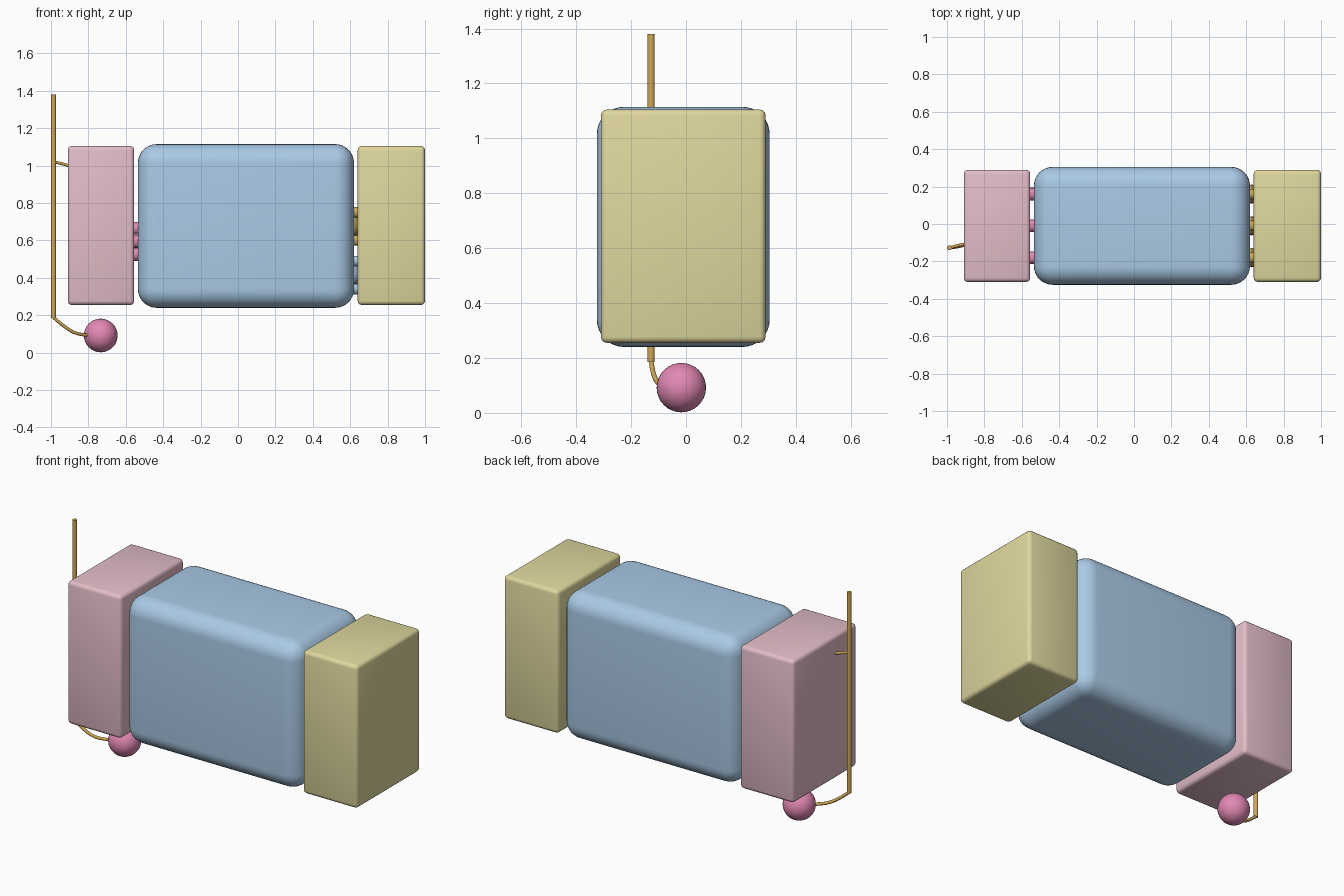
import bpy
import math
from mathutils import Vector

if "Cube" in bpy.data.objects:
    bpy.data.objects.remove(bpy.data.objects["Cube"])


def material(name, rgb):
    m = bpy.data.materials.new(name)
    lin = [(c / 255 / 12.92) if c < 10 else ((c / 255 + 0.055) / 1.055) ** 2.4 for c in rgb]
    m.diffuse_color = (*lin, 1)
    m.use_nodes = True
    m.node_tree.nodes["Principled BSDF"].inputs["Base Color"].default_value = m.diffuse_color
    return m


PINK = material("pale pink", (228, 190, 200))
BLUE = material("soft blue", (170, 202, 230))
YELLOW = material("pale yellow", (224, 216, 158))
ROSE = material("rose", (226, 136, 180))
GOLD = material("gold", (208, 168, 86))


def finish(ob, name, mat, angle=40):
    ob.name = name
    ob.data.materials.append(mat)
    bpy.ops.object.select_all(action='DESELECT')
    ob.select_set(True)
    bpy.context.view_layer.objects.active = ob
    bpy.ops.object.shade_smooth_by_angle(angle=math.radians(angle))
    return ob


def rounded_box(name, lo, hi, radius, segments, mat):
    lo, hi = Vector(lo), Vector(hi)
    bpy.ops.mesh.primitive_cube_add(size=1, location=(lo + hi) / 2)
    ob = bpy.context.object
    ob.scale = hi - lo
    bpy.ops.object.transform_apply(location=False, rotation=False, scale=True)
    bev = ob.modifiers.new("rounded edges", 'BEVEL')
    bev.width, bev.segments = radius, segments
    bpy.ops.object.modifier_apply(modifier=bev.name)
    return finish(ob, name, mat)


def peg(name, x0, x1, y, z, radius, mat):
    bpy.ops.mesh.primitive_cylinder_add(vertices=16, radius=radius, depth=x1 - x0,
                                        location=((x0 + x1) / 2, y, z),
                                        rotation=(0, math.pi / 2, 0))
    return finish(bpy.context.object, name, mat)


def wire(name, points, radius, mat):
    cu = bpy.data.curves.new(name, 'CURVE')
    cu.dimensions = '3D'
    cu.bevel_depth, cu.bevel_resolution = radius, 3
    cu.resolution_u, cu.use_fill_caps = 8, True
    sp = cu.splines.new('BEZIER')
    sp.bezier_points.add(len(points) - 1)
    for bp, co in zip(sp.bezier_points, points):
        bp.co = co
        bp.handle_left_type = bp.handle_right_type = 'AUTO'
    ob = bpy.data.objects.new(name, cu)
    bpy.context.collection.objects.link(ob)
    ob.data.materials.append(mat)
    return ob


# Three main blocks
rounded_box("left_block", (-0.91, -0.31, 0.255), (-0.555, 0.29, 1.105), 0.022, 3, PINK)
rounded_box("middle_block", (-0.535, -0.325, 0.24), (0.62, 0.305, 1.115), 0.1, 8, BLUE)
rounded_box("right_block", (0.64, -0.31, 0.255), (1.0, 0.29, 1.105), 0.022, 3, YELLOW)

# Rows of connector pegs bridging the gaps
for y in (-0.18, -0.01, 0.16):
    for dz in (-0.07, 0, 0.07):
        peg("left_peg", -0.57, -0.52, y, 0.595 + dz, 0.034, ROSE)
    for z, mat, name in ((0.675, GOLD, "upper_ring"), (0.415, BLUE, "lower_ring")):
        bpy.ops.mesh.primitive_torus_add(location=(0.63, y, z), rotation=(0, math.pi / 2, 0),
                                         major_radius=0.04, minor_radius=0.012,
                                         major_segments=16, minor_segments=8)
        finish(bpy.context.object, name, mat)
        for dz in (-0.075, 0, 0.075):
            peg("right_peg", 0.61, 0.65, y, z + dz, 0.028, mat)

# Upright rod, its bracket and the cord to the ball
bpy.ops.mesh.primitive_cylinder_add(vertices=24, radius=0.013, depth=1.195,
                                    location=(-0.986, -0.127, 0.7825))
finish(bpy.context.object, "rod", GOLD)
wire("bracket", [(-0.986, -0.127, 1.02), (-0.94, -0.115, 1.01), (-0.89, -0.105, 0.995)],
     0.008, GOLD)
wire("cord", [(-0.986, -0.127, 0.188), (-0.93, -0.118, 0.142), (-0.875, -0.1, 0.108),
              (-0.82, -0.07, 0.095), (-0.77, -0.04, 0.09)], 0.009, GOLD)

# Ball
bpy.ops.mesh.primitive_uv_sphere_add(segments=32, ring_count=16, radius=0.09,
                                     location=(-0.734, -0.017, 0.092))
finish(bpy.context.object, "ball", ROSE, 60)
